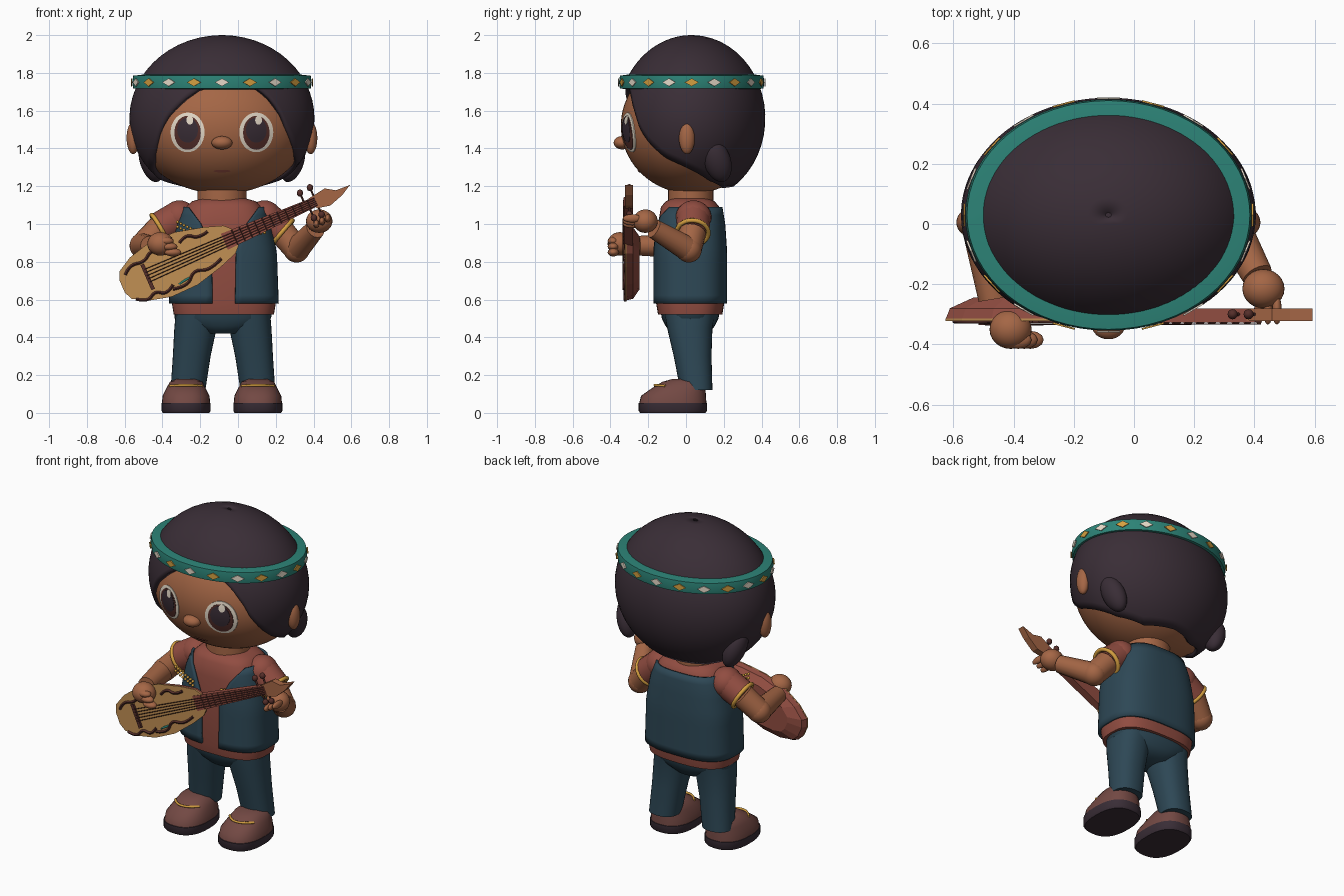
import bpy, bmesh, math
from math import sin, cos, pi, radians
from mathutils import Vector

if "Cube" in bpy.data.objects:
    bpy.data.objects.remove(bpy.data.objects["Cube"])

CX = -0.085  # centre line of the body


def material(name, r, g, b):
    m = bpy.data.materials.new(name)
    col = [(c / 255) ** 2.2 for c in (r, g, b)] + [1]
    m.use_nodes = True
    m.diffuse_color = col
    m.node_tree.nodes["Principled BSDF"].inputs["Base Color"].default_value = col
    return m


HAIR = material("dark_hair", 60, 49, 57)
SKIN = material("warm_skin", 163, 102, 71)
BLUE = material("slate_blue", 49, 73, 86)
RUST = material("rust_cloth", 144, 78, 67)
TEAL = material("teal", 48, 130, 118)
SHOE = material("shoe_brown", 114, 74, 69)
GOLD = material("gold", 212, 158, 66)
WOOD = material("light_wood", 192, 142, 84)
CREAM = material("cream", 232, 220, 202)
DARK = material("dark_wood", 86, 50, 46)


def finish(ob, mat, angle=40):
    ob.data.materials.clear()
    ob.data.materials.append(mat)
    bpy.ops.object.select_all(action="DESELECT")
    ob.select_set(True)
    bpy.context.view_layer.objects.active = ob
    if angle:
        bpy.ops.object.shade_smooth_by_angle(angle=radians(angle))
    return ob


def loft(name, rows, mat, wrap=True, caps=True, angle=40, thick=0):
    """Skin a list of equally long point rows."""
    bm = bmesh.new()
    vs = [[bm.verts.new(p) for p in row] for row in rows]
    n = len(rows[0])
    for a, b in zip(vs, vs[1:]):
        for i in range(n if wrap else n - 1):
            j = (i + 1) % n
            bm.faces.new((a[i], a[j], b[j], b[i]))
    if caps:
        bm.faces.new(vs[0])
        bm.faces.new(vs[-1])
    bmesh.ops.recalc_face_normals(bm, faces=bm.faces)
    me = bpy.data.meshes.new(name)
    bm.to_mesh(me)
    bm.free()
    ob = bpy.data.objects.new(name, me)
    bpy.context.collection.objects.link(ob)
    if thick:
        s = ob.modifiers.new("thickness", "SOLIDIFY")
        s.thickness, s.offset = thick, -1
    return finish(ob, mat, angle)


def blob(name, loc, radii, mat, rot=(0, 0, 0), seg=24):
    bpy.ops.mesh.primitive_uv_sphere_add(segments=seg, ring_count=max(6, seg * 2 // 3), location=loc, rotation=rot)
    ob = bpy.context.object
    ob.name, ob.scale = name, radii
    return finish(ob, mat, 180)


def tube(name, pts, radii, mat, kind="POLY", sides=4):
    cu = bpy.data.curves.new(name, "CURVE")
    cu.dimensions, cu.bevel_depth, cu.bevel_resolution, cu.use_fill_caps = "3D", 1, sides, True
    sp = cu.splines.new(kind)
    sp.points.add(len(pts) - 1)
    for p, co, r in zip(sp.points, pts, radii):
        p.co, p.radius = (*co, 1), r
    if kind == "NURBS":
        sp.use_endpoint_u, sp.order_u = True, 3
    ob = bpy.data.objects.new(name, cu)
    bpy.context.collection.objects.link(ob)
    finish(ob, mat, 0)
    bpy.ops.object.convert(target="MESH")
    return finish(bpy.context.object, mat, 60)


def ring(cx, cy, z, rx, ry, e=2.0, n=32):
    f = lambda v: math.copysign(abs(v) ** (2 / e), v)
    return [(cx + rx * f(sin(2 * pi * i / n)), cy - ry * f(cos(2 * pi * i / n)), z) for i in range(n)]


def lerp(table, x):
    for (x0, *a), (x1, *b) in zip(table, table[1:]):
        if x <= x1:
            t = max(0, (x - x0) / (x1 - x0))
            return [p + (q - p) * t for p, q in zip(a, b)]
    return table[-1][1:]


# Head, ears, nose
blob("head", (CX, 0.03, 1.52), (0.46, 0.375, 0.36), SKIN, seg=56)
blob("nose", (CX, -0.338, 1.43), (0.055, 0.045, 0.035), SKIN)
for side, sx in (("left", 1), ("right", -1)):
    blob(side + "_ear", (CX + sx * 0.47, 0.005, 1.455), (0.035, 0.042, 0.085), SKIN)
loft("neck", [ring(CX, 0.025, z, 0.13, 0.12) for z in (1.06, 1.22)], SKIN)


# Eyes and mouth as thin plates following the face
def face_plate(name, x, z, rx, rz, lift, mat):
    def at(r, a):
        px, pz = x + r * rx * cos(a), z + r * rz * sin(a)
        d = 1 - ((px - CX) / 0.46) ** 2 - ((pz - 1.52) / 0.36) ** 2
        return (px, 0.03 - 0.375 * math.sqrt(d) - lift, pz)
    rows = [[at(r, 2 * pi * i / 32) for i in range(32)] for r in (0.1, 0.4, 0.7, 1)]
    rows.append([(p[0], p[1] + lift + 0.002, p[2]) for p in rows[-1]])
    loft(name, rows, mat, angle=30)


for side, sx in (("left", 1), ("right", -1)):
    ex = CX + sx * 0.182
    face_plate(side + "_eye_white", ex, 1.485, 0.09, 0.105, 0.004, CREAM)
    face_plate(side + "_iris", ex, 1.483, 0.07, 0.09, 0.006, DARK)
    face_plate(side + "_pupil", ex, 1.497, 0.055, 0.066, 0.008, HAIR)
    face_plate(side + "_eye_glint", ex + 0.012, 1.55, 0.018, 0.024, 0.0095, CREAM)
face_plate("mouth", CX, 1.28, 0.045, 0.007, 0.004, RUST)

# Hair cap with a swept hairline, the lower edge given by azimuth from the front
left_line = [(0, 1.74), (25, 1.72), (33, 1.66), (40, 1.58), (45, 1.5), (54, 1.42), (66, 1.35), (88, 1.29), (110, 1.23), (140, 1.19), (180, 1.2)]
right_line = [(0, 1.74), (15, 1.72), (25, 1.66), (35, 1.58), (42, 1.5), (50, 1.4), (62, 1.32), (85, 1.25), (140, 1.19), (180, 1.2)]


def hair_column(deg):
    edge = lerp(left_line if deg <= 180 else right_line, min(deg, 360 - deg))[0]
    low, a = math.acos((edge - 1.56) / 0.44), radians(deg)
    return [(CX + 0.49 * sin(t) * sin(a), 0.03 - 0.39 * sin(t) * cos(a), 1.56 + 0.44 * cos(t))
            for t in (0.02 + (low - 0.02) * k / 20 for k in range(21))]


cols = [hair_column(d) for d in range(0, 360, 4)]
loft("hair_cap", list(zip(*cols)), HAIR, caps=False, angle=60, thick=0.03)
blob("hair_crown", (CX, 0.03, 1.95), (0.1, 0.09, 0.049), HAIR)
for side, sx in (("left", 1), ("right", -1)):
    blob(side + "_hair_lock", (CX + sx * 0.375, 0.165, 1.335), (0.06, 0.072, 0.12), HAIR, (0.3, sx * 0.3, 0))

# Headband with alternating diamonds
band = [(0.86, 1.713), (1, 1.717), (1.012, 1.75), (1, 1.785), (0.87, 1.792)]
loft("headband", [ring(CX, 0.03, z, 0.47 * f, 0.38 * f, n=64) for f, z in band], TEAL, angle=50)
for i in range(20):
    a = 2 * pi * i / 20
    c = Vector((CX + 0.479 * sin(a), 0.03 - 0.388 * cos(a), 1.75))
    t = Vector((0.479 * cos(a), 0.388 * sin(a), 0)).normalized() * 0.038
    o = Vector((sin(a), -cos(a), 0)) * 0.003
    up = Vector((0, 0, 0.021))
    quad = [c + t, c + up, c - t, c - up]
    loft("band_diamond", [[p - o for p in quad], [p + o for p in quad]], GOLD if i % 2 else CREAM, angle=0)

# Torso: shirt with hem, open vest
BODY = [(0.52, 0.265, 0.17), (0.58, 0.275, 0.18), (0.85, 0.265, 0.18), (1.0, 0.235, 0.17), (1.09, 0.2, 0.155), (1.12, 0.17, 0.13), (1.14, 0.1, 0.08)]
loft("shirt", [ring(-0.075, 0.022, z, w, d, 2.8, 48) for z, w, d in BODY], RUST, angle=60)
OPEN = [(0.58, 0.06), (0.88, 0.065), (1.0, 0.12), (1.09, 0.19)]


def vest_row(z):
    w, d = (v + 0.016 for v in lerp(BODY, z))
    start = math.asin(min(1, lerp(OPEN, z)[0] / w) ** 1.4)
    f = lambda v: math.copysign(abs(v) ** (2 / 2.8), v)
    angs = [start + (2 * pi - 2 * start) * i / 60 for i in range(61)]
    return [(-0.075 + w * f(sin(a)), 0.022 - d * f(cos(a)), z) for a in angs]


loft("vest", [vest_row(0.58 + 0.51 * i / 12) for i in range(13)], BLUE, wrap=False, caps=False, thick=0.014)
for x0, z0, x1, z1 in ((-0.32, 1.01, -0.2, 0.95), (0.0, 0.95, 0.14, 0.98)):
    for k in range(8):
        for row in (0, 0.025):
            blob("vest_bead", (x0 + (x1 - x0) * k / 7, -0.165, z0 + (z1 - z0) * k / 7 - row), (0.008, 0.012, 0.008), GOLD, seg=8)

# Trousers and shoes
loft("hips", [ring(-0.08, 0.022, z, w, d, 2.4) for z, w, d in ((0.42, 0.1, 0.1), (0.46, 0.2, 0.13), (0.5, 0.255, 0.15), (0.56, 0.262, 0.16))], BLUE, angle=60)
for side, sx in (("left", 1), ("right", -1)):
    leg = [(0.12, 0.185, 0.055, 0.092, 0.085), (0.3, 0.165, 0.035, 0.1, 0.1), (0.45, 0.145, 0.02, 0.112, 0.12), (0.53, 0.135, 0.02, 0.115, 0.135)]
    loft(side + "_trouser_leg", [ring(-0.08 + sx * x, y, z, rx, ry, 2.3) for z, x, y, rx, ry in leg], BLUE)
    fx = -0.085 + sx * 0.19
    loft(side + "_sole", [ring(fx, -0.07, z, 0.13 * f, 0.182 * f, 2.5) for z, f in ((0, 0.95), (0.012, 1), (0.052, 1))], HAIR)
    upper = [(0.05, 0.128, 0.178, -0.07), (0.09, 0.124, 0.172, -0.066), (0.13, 0.104, 0.142, -0.04), (0.165, 0.086, 0.112, -0.012), (0.18, 0.05, 0.07, 0)]
    loft(side + "_shoe", [ring(fx, y, z, rx, ry, 2.4) for z, rx, ry, y in upper], SHOE, angle=60)
    tube(side + "_shoe_trim", [(fx - 0.085, -0.11, 0.143), (fx, -0.22, 0.15), (fx + 0.085, -0.11, 0.143)], [0.007] * 3, GOLD, "NURBS", 2)

# Arms: sleeve, gold cuff, bent forearm, hand
ARMS = {
    "left": [(0.14, 0.04, 1.035), (0.235, 0.035, 0.955), (0.31, 0.015, 0.865), (0.41, -0.17, 0.975), (0.43, -0.215, 1.015)],
    "right": [(-0.31, 0.04, 1.035), (-0.415, 0.03, 0.975), (-0.505, -0.01, 0.885), (-0.465, -0.25, 0.885), (-0.41, -0.35, 0.895)],
}
for side, (shoulder, cuff, elbow, wrist, hand) in ARMS.items():
    blob(side + "_shoulder", shoulder, (0.092, 0.095, 0.09), RUST)
    tube(side + "_sleeve", [shoulder, cuff], [0.09, 0.088], RUST, sides=6)
    way = (Vector(cuff) - Vector(shoulder)).to_track_quat("Z", "Y").to_euler()
    bpy.ops.mesh.primitive_torus_add(major_radius=0.084, minor_radius=0.012, major_segments=32, minor_segments=8, location=cuff, rotation=way)
    bpy.context.object.name = side + "_gold_cuff"
    finish(bpy.context.object, GOLD, 180)
    tube(side + "_upper_arm", [cuff, elbow], [0.072, 0.068], SKIN, sides=6)
    blob(side + "_elbow", elbow, (0.069, 0.069, 0.069), SKIN)
    tube(side + "_forearm", [elbow, wrist], [0.067, 0.052], SKIN, sides=6)
    blob(side + "_hand", hand, (0.07, 0.065, 0.062), SKIN)
for k in range(3):
    blob("left_finger", (0.415 + 0.03 * k, -0.285, 1.0 + 0.015 * k), (0.016, 0.05, 0.022), SKIN, seg=12)
    blob("right_finger", (-0.385 + 0.02 * k, -0.385, 0.91 - 0.03 * k), (0.045, 0.03, 0.022), SKIN, seg=12)


# Lute, laid out along its own axis (s along the neck, t across)
def lute(s, t, y):
    return Vector((-0.045 + 0.916 * s - 0.402 * t, y, 0.918 + 0.402 * s + 0.916 * t))


def slab(name, outline, layers, mat):
    loft(name, [[lute(-0.3 + (s + 0.3) * f, t * f, y) for s, t in outline] for y, f in layers], mat, angle=0)


half = [(-0.62, 0.035), (-0.6, 0.08), (-0.52, 0.125), (-0.4, 0.155), (-0.25, 0.152), (-0.1, 0.115), (0.0, 0.08), (0.04, 0.04)]
pear = half + [(s, -t) for s, t in reversed(half)]
slab("lute_soundboard", pear, ((-0.322, 1), (-0.314, 1)), WOOD)
slab("lute_bowl", pear, ((-0.315, 0.995), (-0.28, 0.95), (-0.245, 0.7)), RUST)
slab("lute_neck", [(-0.03, 0.046), (0.5, 0.026), (0.5, -0.026), (-0.03, -0.046)], ((-0.327, 1), (-0.28, 1)), RUST)
slab("lute_head", [(0.47, 0.03), (0.57, 0.045), (0.62, 0.012), (0.7, 0.008), (0.64, -0.025), (0.56, -0.05), (0.49, -0.035)], ((-0.322, 1), (-0.28, 1)), SKIN)
slab("lute_bridge", [(-0.486, 0.065), (-0.466, 0.065), (-0.466, -0.08), (-0.486, -0.08)], ((-0.335, 1), (-0.32, 1)), DARK)
for k in range(5):
    tube("lute_string", [lute(-0.476, (k - 2) * 0.018, -0.335), lute(0.5, (k - 2) * 0.01, -0.332)], [0.002] * 2, DARK, sides=0)
for k in range(11):
    s = 0.46 - 0.043 * k
    w = 0.026 + 0.018 * k / 11
    tube("lute_fret", [lute(s, -w, -0.327), lute(s, w, -0.327)], [0.003] * 2, DARK, sides=0)
for s, t in ((0.44, 0.075), (0.5, 0.08), (0.5, -0.075), (0.455, -0.075)):
    tube("lute_peg_stem", [lute(s, 0, -0.3), lute(s, t, -0.3)], [0.006] * 2, DARK, sides=1)
    blob("lute_peg", lute(s, t, -0.3), (0.017, 0.017, 0.019), DARK, seg=12)

# Scroll ornaments on the soundboard
scrolls = [[(-0.58, 0.05), (-0.54, 0.09), (-0.46, 0.07), (-0.4, 0.12), (-0.35, 0.08)],
           [(-0.25, 0.09), (-0.2, 0.12), (-0.15, 0.07), (-0.09, 0.085)],
           [(-0.58, -0.09), (-0.53, -0.13), (-0.47, -0.09), (-0.42, -0.135), (-0.37, -0.1)],
           [(-0.38, -0.12), (-0.3, -0.14), (-0.24, -0.07), (-0.16, -0.11), (-0.08, -0.075)]]
for pts in scrolls:
    tube("lute_scroll", [lute(s, t, -0.322) for s, t in pts], [0.009] * len(pts), DARK, "NURBS", 1)
tube("lute_teal_leaf", [lute(-0.34, -0.11, -0.322), lute(-0.3, -0.1, -0.323), lute(-0.26, -0.1, -0.322)], [0.004, 0.009, 0.004], TEAL, "NURBS", 1)
